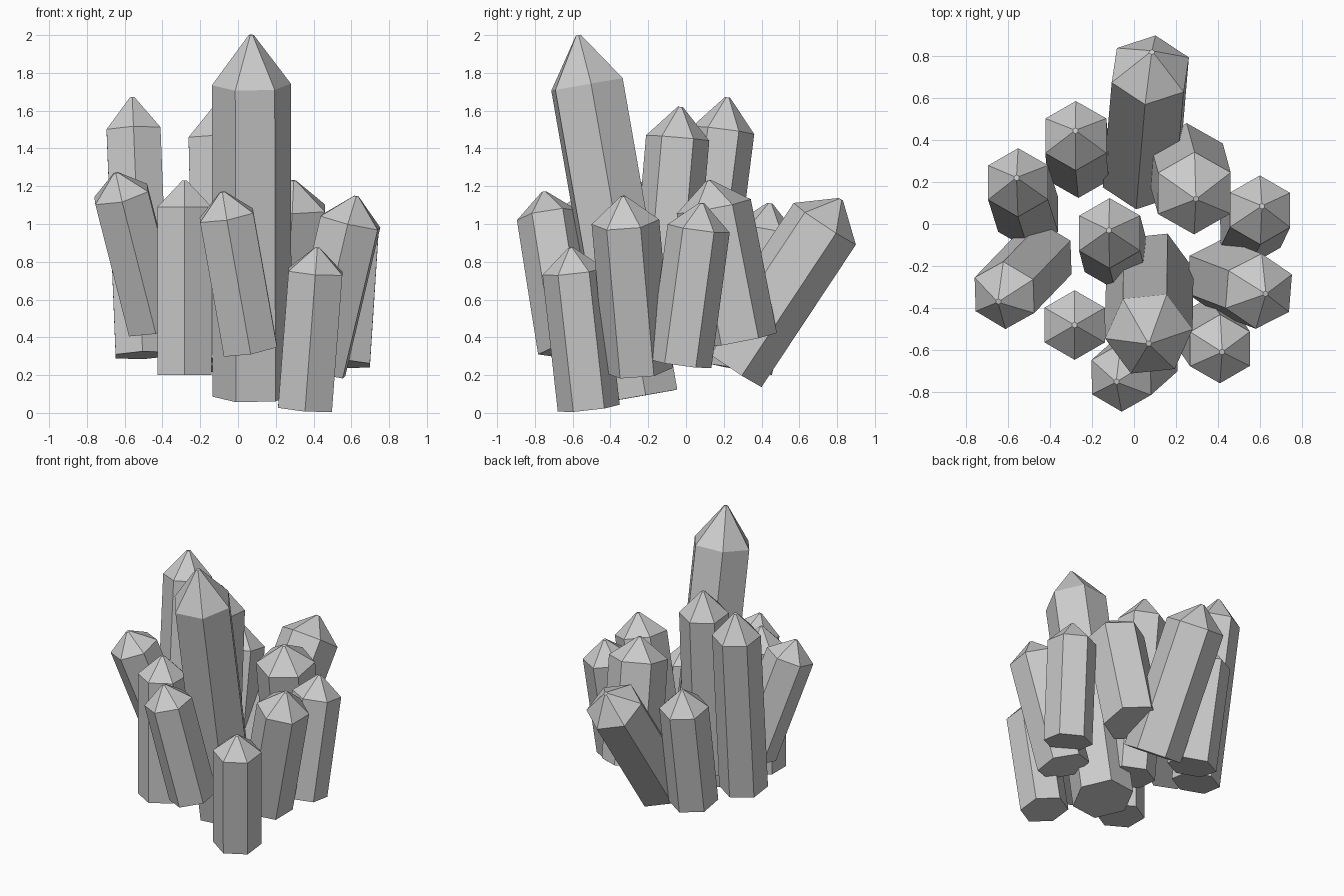
import bpy, bmesh, math
from mathutils import Vector, Matrix

if "Cube" in bpy.data.objects:
    bpy.data.objects.remove(bpy.data.objects["Cube"])

SIDES = 6


def crystal(name, tip, base, radius, point, phase=30):
    """Hexagonal prism with a pointed end, running from base centre to tip."""
    tip, base = Vector(tip), Vector(base)
    axis = tip - base
    length = axis.length
    bm = bmesh.new()
    rings = []
    for r, z in ((radius, 0), (radius, length - point), (0.014, length)):
        rings.append([bm.verts.new((r * math.cos(a), r * math.sin(a), z))
                      for a in (math.radians(phase + 360 * i / SIDES) for i in range(SIDES))])
    bm.faces.new(rings[0][::-1])
    bm.faces.new(rings[2])
    for lo, hi in zip(rings, rings[1:]):
        for i in range(SIDES):
            j = (i + 1) % SIDES
            bm.faces.new((lo[i], lo[j], hi[j], hi[i]))
    rot = Vector((0, 0, 1)).rotation_difference(axis).to_matrix().to_4x4()
    bm.transform(Matrix.Translation(base) @ rot)
    mesh = bpy.data.meshes.new(name)
    bm.to_mesh(mesh)
    bm.free()
    bpy.context.collection.objects.link(bpy.data.objects.new(name, mesh))


# Large crystals: tall main spire, leaning rear one, stout middle one
crystal("main_spire", (0.07, -0.57, 2.0), (0.075, -0.235, 0.09), 0.21, 0.265, 6)
crystal("rear_leaning_crystal", (0.085, 0.82, 1.13), (0.035, 0.235, 0.247), 0.2, 0.155, 22)
crystal("middle_right_crystal", (0.295, 0.12, 1.23), (0.25, 0.285, 0.385), 0.2, 0.14)

# Smaller crystals around the cluster: tip, base centre, radius, point length
small = [
    ("rear_left_crystal", (-0.28, 0.445, 1.11), (-0.265, 0.29, 0.23), 0.168, 0.14, 30),
    ("left_tall_crystal", (-0.56, 0.22, 1.67), (-0.505, 0.045, 0.305), 0.165, 0.175, 30),
    ("centre_tall_crystal", (-0.12, -0.03, 1.62), (-0.09, -0.145, 0.28), 0.168, 0.165, 30),
    ("right_crystal", (0.61, 0.085, 1.11), (0.555, -0.03, 0.26), 0.166, 0.135, 30),
    ("left_leaning_crystal", (-0.647, -0.37, 1.27), (-0.44, -0.155, 0.46), 0.166, 0.12, 30),
    ("front_left_crystal", (-0.283, -0.482, 1.23), (-0.283, -0.482, 0.2), 0.166, 0.14, 30),
    ("front_right_leaning_crystal", (0.627, -0.333, 1.147), (0.41, -0.25, 0.225), 0.18, 0.14, 26),
    ("front_right_low_crystal", (0.42, -0.61, 0.875), (0.355, -0.515, 0.025), 0.165, 0.128, 30),
    ("front_leaning_crystal", (-0.083, -0.752, 1.17), (0.065, -0.62, 0.335), 0.165, 0.128, 30),
]
for args in small:
    crystal(*args)
